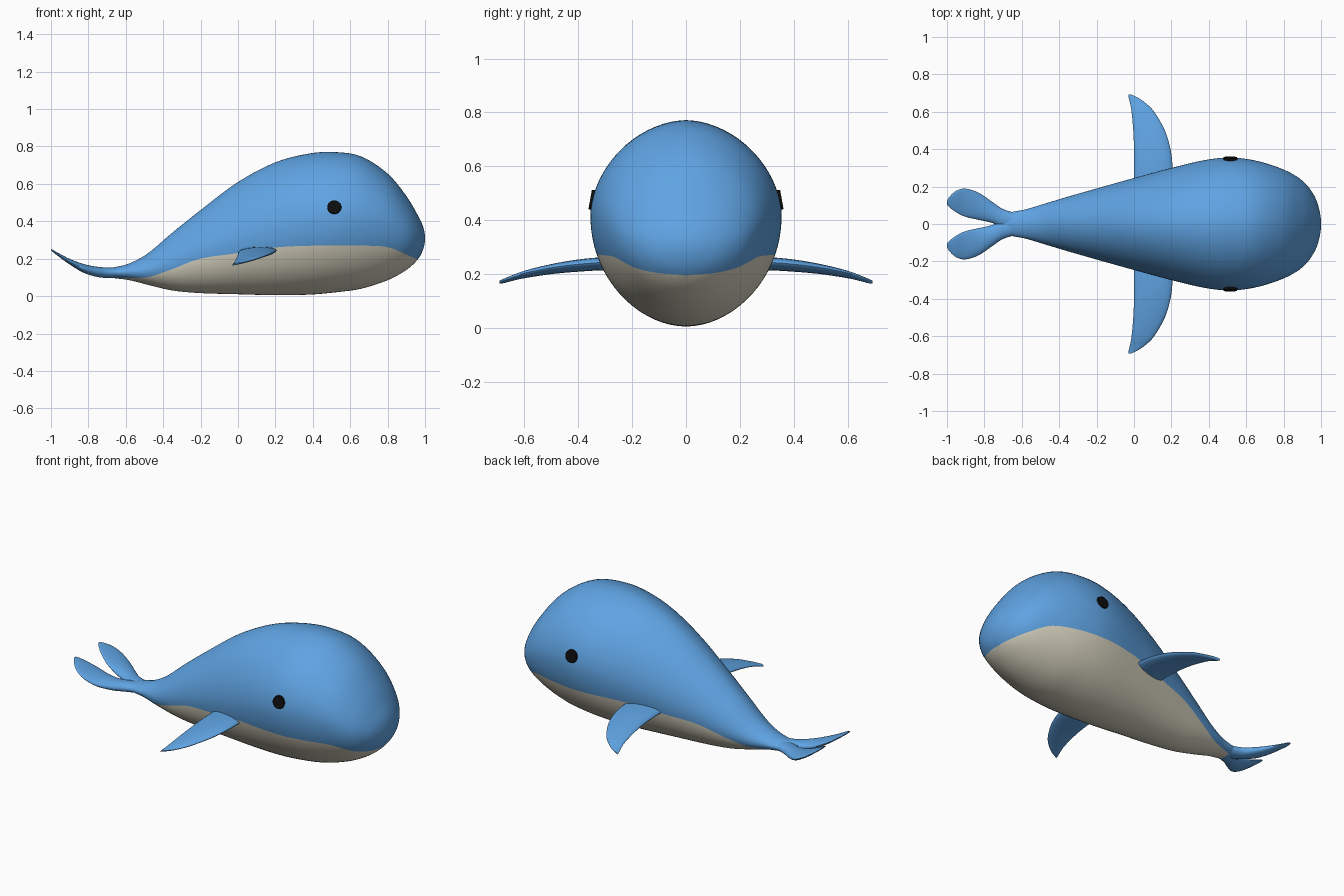
import bpy, bmesh, math
from mathutils import Vector, Matrix

if "Cube" in bpy.data.objects:
    bpy.data.objects.remove(bpy.data.objects["Cube"])


def material(name, rgb):
    m = bpy.data.materials.new(name)
    m.diffuse_color = (*rgb, 1)
    m.use_nodes = True
    m.node_tree.nodes["Principled BSDF"].inputs["Base Color"].default_value = m.diffuse_color
    return m


BLUE = material("sky blue", (0.115, 0.37, 0.77))
CREAM = material("belly cream", (0.70, 0.67, 0.54))
BLACK = material("eye black", (0.004, 0.004, 0.004))


def smooth_rows(rows, steps, first=None, last=None):
    """Catmull-Rom through rows of numbers, with optional phantom end rows."""
    p = [first or rows[0]] + list(rows) + [last or rows[-1]]
    out = []
    for i in range(1, len(p) - 2):
        for s in range(steps):
            t = s / steps
            out.append([0.5 * (2 * b + (c - a) * t + (2 * a - 5 * b + 4 * c - d) * t * t
                               + (3 * b - a - 3 * c + d) * t ** 3)
                        for a, b, c, d in zip(*p[i - 1:i + 3])])
    return out + [list(rows[-1])]


def loft(name, rings, mats, rule=None, mirror=False):
    """Skin closed rings, cap both ends; rule(ring, side) gives material index."""
    bm = bmesh.new()
    vs = [[bm.verts.new(c) for c in r] for r in rings]
    n = len(vs[0])
    for i in range(len(vs) - 1):
        for j in range(n):
            k = (j + 1) % n
            f = bm.faces.new((vs[i][j], vs[i][k], vs[i + 1][k], vs[i + 1][j]))
            f.material_index = rule(i, j) if rule else 0
    bm.faces.new(vs[0])
    bm.faces.new(vs[-1])
    bmesh.ops.remove_doubles(bm, verts=bm.verts, dist=1e-5)
    return finish(name, bm, mats, mirror)


def finish(name, bm, mats, mirror):
    bmesh.ops.recalc_face_normals(bm, faces=bm.faces)
    me = bpy.data.meshes.new(name)
    bm.to_mesh(me)
    bm.free()
    ob = bpy.data.objects.new(name, me)
    bpy.context.collection.objects.link(ob)
    for m in mats:
        me.materials.append(m)
    if mirror:
        mod = ob.modifiers.new("other side", 'MIRROR')
        mod.use_axis = (False, True, False)
        mod.use_mirror_merge = False
    bpy.ops.object.select_all(action='DESELECT')
    ob.select_set(True)
    bpy.context.view_layer.objects.active = ob
    bpy.ops.object.shade_smooth_by_angle(angle=math.radians(50))
    return ob


# Body: x, top z, bottom z, half width, widest z, belly line z
stations = [
    (-0.74, 0.140, 0.112, 0.030, 0.126, 0.100),
    (-0.66, 0.155, 0.096, 0.062, 0.126, 0.098),
    (-0.58, 0.175, 0.085, 0.078, 0.130, 0.098),
    (-0.48, 0.230, 0.060, 0.108, 0.140, 0.102),
    (-0.35, 0.340, 0.030, 0.147, 0.180, 0.145),
    (-0.20, 0.460, 0.016, 0.190, 0.235, 0.200),
    (0.00, 0.610, 0.010, 0.246, 0.300, 0.230),
    (0.20, 0.715, 0.005, 0.300, 0.360, 0.260),
    (0.38, 0.762, 0.008, 0.342, 0.400, 0.269),
    (0.52, 0.770, 0.020, 0.355, 0.415, 0.270),
    (0.66, 0.746, 0.040, 0.337, 0.415, 0.270),
    (0.80, 0.655, 0.085, 0.291, 0.390, 0.262),
    (0.90, 0.535, 0.140, 0.232, 0.345, 0.222),
    (0.96, 0.435, 0.195, 0.158, 0.320, 0.197),
    (0.99, 0.370, 0.250, 0.080, 0.312, 0.190),
    (1.00, 0.310, 0.310, 0.000, 0.310, 0.190)]
beyond = (0.99, 0.250, 0.370, -0.080, 0.308, 0.190)
UP, LOW = 44, 28
rows = smooth_rows(stations, 6, last=beyond)
rings = []
for x, top, bot, hw, zc, line in rows:
    # ring has a vertex exactly on the belly line on each side
    s = (line - zc) / max(zc - bot, 1e-4)
    a = math.asin(max(-0.9995, min(-0.02, s)))
    angles = [a + (math.pi - 2 * a) * k / UP for k in range(UP)]
    angles += [math.pi - a + (math.pi + 2 * a) * k / LOW for k in range(LOW)]
    ring = []
    for t in angles:
        c, sn = math.cos(t), math.sin(t)
        if sn > 0:
            y = math.copysign(abs(c) ** 1.08, c)
            z = zc + (top - zc) * sn ** 1.08
        else:
            y, z = c, zc + (zc - bot) * sn
        ring.append((x, hw * y, z))
    rings.append(ring)
loft("body", rings, [BLUE, CREAM],
     lambda i, j: 1 if j >= UP and -0.66 < rows[i][0] < 0.955 else 0)


def fin(name, edges):
    """Lens-section fin: rows of edge A xyz, edge B xyz, half thickness."""
    rings = []
    for r in smooth_rows(edges, 6):
        a, b, th = Vector(r[:3]), Vector(r[3:6]), r[6]
        rings.append([(a + b) / 2 + (a - b) / 2 * math.cos(t)
                      + Vector((0, 0, th * math.sin(t)))
                      for t in (math.tau * k / 24 for k in range(24))])
    return loft(name, rings, [BLUE], mirror=True)


# Flippers: y, trailing x, leading x, z, half thickness
fin("flippers", [(xa, y, z - 0.006, xb, y, z + 0.004, th) for y, xa, xb, z, th in (
    (0.15, 0.00, 0.205, 0.240, 0.026), (0.30, 0.00, 0.206, 0.239, 0.024),
    (0.40, 0.00, 0.195, 0.232, 0.022), (0.50, -0.004, 0.165, 0.219, 0.018),
    (0.60, -0.013, 0.108, 0.199, 0.013), (0.65, -0.022, 0.058, 0.184, 0.009),
    (0.68, -0.030, 0.012, 0.174, 0.006), (0.693, -0.030, -0.020, 0.170, 0.002))])

# Tail flukes: x, inner y, outer y, z, half thickness
fin("tail_flukes", [(x, ya, z, x, yb, z, th) for x, ya, yb, z, th in (
    (-0.62, -0.03, 0.055, 0.126, 0.026), (-0.70, -0.02, 0.080, 0.125, 0.028),
    (-0.76, 0.006, 0.120, 0.131, 0.027), (-0.83, 0.022, 0.167, 0.150, 0.023),
    (-0.90, 0.038, 0.189, 0.184, 0.015), (-0.95, 0.062, 0.178, 0.215, 0.010),
    (-0.985, 0.088, 0.148, 0.238, 0.006), (-1.00, 0.104, 0.124, 0.249, 0.003))])

# Eyes: thin discs lying on the head
bm = bmesh.new()
bmesh.ops.create_cone(bm, cap_ends=True, segments=32, radius1=0.039, radius2=0.036,
                      depth=0.018, matrix=Matrix.Translation((0.515, -0.347, 0.475))
                      @ Matrix.Rotation(math.radians(80), 4, 'X'))
finish("eyes", bm, [BLACK], True)
